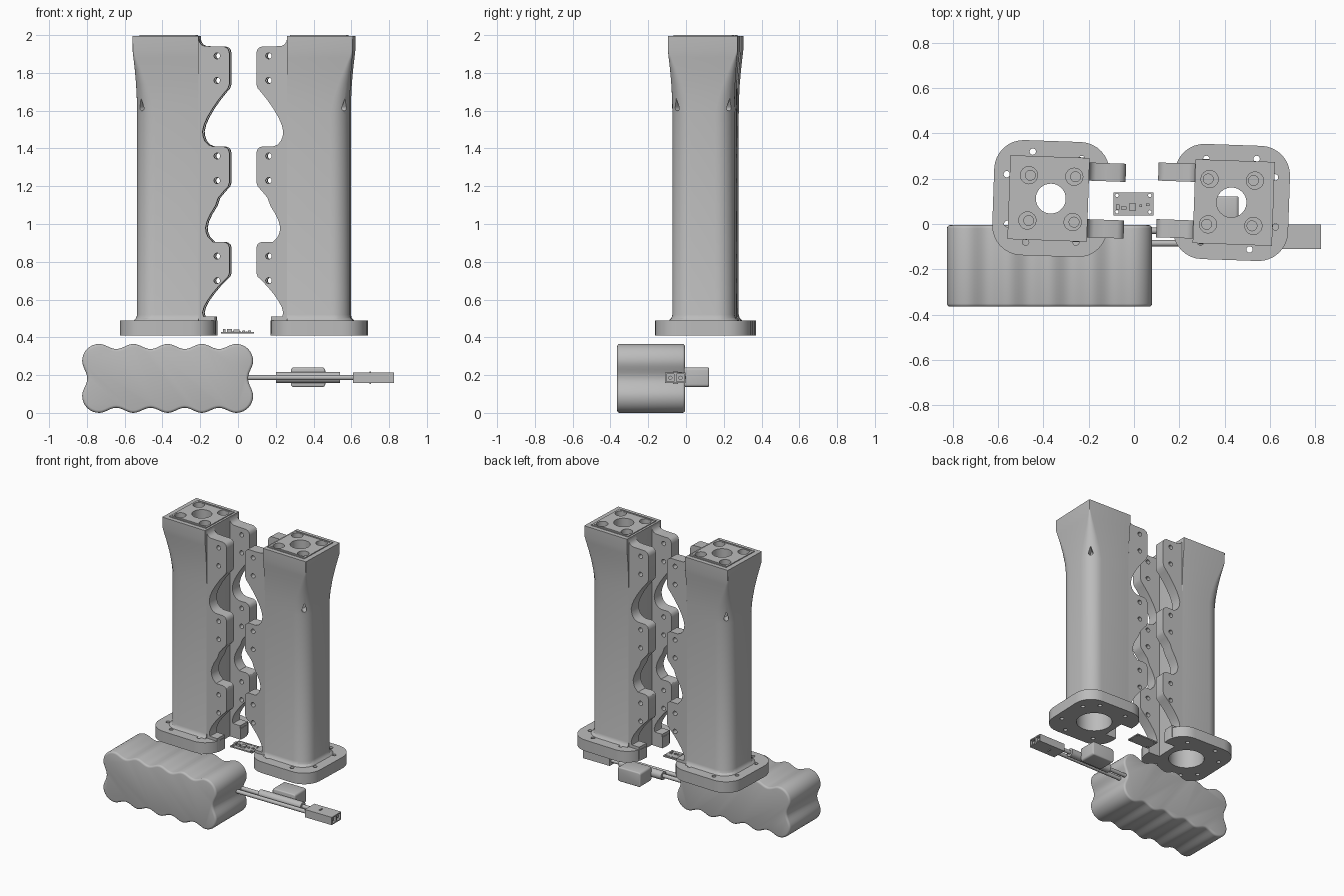
import bpy, bmesh
from math import sin, cos, pi, radians
from mathutils import Matrix, Vector

cube = bpy.data.objects.get("Cube")
if cube:
    bpy.data.objects.remove(cube)

grey = bpy.data.materials.new("plain grey")
grey.use_nodes = True
grey.diffuse_color = (0.5, 0.5, 0.5, 1)
grey.node_tree.nodes["Principled BSDF"].inputs["Base Color"].default_value = (0.5, 0.5, 0.5, 1)


def loft(name, rings):
    """Closed solid through rings with equal point counts."""
    bm = bmesh.new()
    loops = [[bm.verts.new(p) for p in ring] for ring in rings]
    n = len(loops[0])
    for a, b in zip(loops, loops[1:]):
        for i in range(n):
            j = (i + 1) % n
            bm.faces.new((a[i], a[j], b[j], b[i]))
    bm.faces.new(loops[0][::-1])
    bm.faces.new(loops[-1])
    bmesh.ops.recalc_face_normals(bm, faces=bm.faces)
    mesh = bpy.data.meshes.new(name)
    bm.to_mesh(mesh)
    bm.free()
    mesh.materials.append(grey)
    obj = bpy.data.objects.new(name, mesh)
    bpy.context.collection.objects.link(obj)
    return smooth(obj)


def smooth(obj):
    obj.data.shade_smooth()
    obj.data.set_sharp_from_angle(angle=radians(32))
    return obj


def prism(name, outline, axis, lo, hi):
    place = {"x": lambda u, v, w: (w, u, v),
             "y": lambda u, v, w: (u, w, v),
             "z": lambda u, v, w: (u, v, w)}[axis]
    return loft(name, [[place(u, v, w) for u, v in outline] for w in (lo, hi)])


def circle(u, v, r, n=32):
    return [(u + r * cos(2 * pi * i / n), v + r * sin(2 * pi * i / n)) for i in range(n)]


def rect(u0, u1, v0, v1):
    return [(u0, v0), (u1, v0), (u1, v1), (u0, v1)]


def rounded(u0, u1, v0, v1, radii, steps=8):
    """Rounded rectangle, one radius per corner, anticlockwise from top right."""
    pts = []
    corners = [(u1, v1, -1, -1), (u0, v1, 1, -1), (u0, v0, 1, 1), (u1, v0, -1, 1)]
    for k, ((u, v, su, sv), r) in enumerate(zip(corners, radii)):
        for i in range(steps + 1):
            a = pi / 2 * (k + i / steps)
            pts.append((u + su * r + r * cos(a), v + sv * r + r * sin(a)))
    return pts


def bake(obj):
    """Apply the modifiers of an object."""
    graph = bpy.context.evaluated_depsgraph_get()
    mesh = bpy.data.meshes.new_from_object(obj.evaluated_get(graph))
    obj.modifiers.clear()
    obj.data = mesh
    return smooth(obj)


def cut(obj, *cutters):
    for c in cutters:
        mod = obj.modifiers.new("cut", "BOOLEAN")
        mod.operation, mod.solver, mod.object = "DIFFERENCE", "EXACT", c
    bpy.context.view_layer.update()
    bake(obj)
    for c in cutters:
        bpy.data.objects.remove(c)


def bevel(obj, width, segments=3):
    mod = obj.modifiers.new("bevel", "BEVEL")
    mod.width, mod.segments, mod.angle_limit = width, segments, radians(50)
    bpy.context.view_layer.update()
    return bake(obj)


def hole(u, v, r, axis, lo, hi, n=16):
    return prism("cutter", circle(u, v, r, n), axis, lo, hi)


# Column: round outer corners flare into a square head
levels = [(0.48, 0.022, 0.1), (0.492, 0.015, 0.1), (0.502, 0.005, 0.1), (0.52, 0, 0.1),
          (1.58, 0, 0.1), (1.66, 0.001, 0.085), (1.74, 0.004, 0.062), (1.82, 0.01, 0.036),
          (1.88, 0.016, 0.016), (1.92, 0.02, 0.004), (1.994, 0.02, 0.002)]
column = loft("column", [
    [(x, y, z) for x, y in rounded(-0.165 - g, 0.165, -0.165 - g, 0.165 + g, (0.001, r, r, 0.001))]
    for z, g, r in levels])
teardrop = [(0.016 * cos(a), 1.615 + 0.016 * sin(a)) for a in
            [radians(150 + 20 * i) for i in range(13)]] + [(0, 1.665)]
drops = []
for angle in (135, 225):
    d = prism("cutter", teardrop, "x", 0.13, 0.3)
    d.data.transform(Matrix.Rotation(radians(angle), 4, "Z"))
    drops.append(d)
cut(column, hole(0, 0, 0.12, "z", 0.4, 1.9, 48), hole(0, 0, 0.066, "z", 1.8, 2.1, 32), *drops)

# Raised mounting plate on the head, with counterbored bolt holes
top_plate = prism("top_plate", rect(-0.15, 0.15, -0.155, 0.155), "z", 1.985, 2.0)
bolts = [(x, y) for x in (-0.1, 0.1) for y in (-0.1, 0.1)]
cut(top_plate, hole(0, 0, 0.066, "z", 1.9, 2.1, 32),
    *[hole(x, y, 0.038, "z", 1.9, 2.1, 24) for x, y in bolts])
cut(column, *[hole(x, y, 0.038, "z", 1.955, 2.1, 24) for x, y in bolts])
cut(column, *[hole(x + 0.006, y, 0.022, "z", 1.93, 2.1) for x, y in bolts])
cut(top_plate, *[prism("cutter", rect(-0.138, 0.138, s * 0.14 - 0.003, s * 0.14 + 0.003),
                       "z", 1.996, 2.1) for s in (-1, 1)])

# Base flange with bolt circle and a notch between the tabs
flange = prism("base_flange", rounded(-0.254, 0.254, -0.254, 0.254, (0.13,) * 4), "z", 0.41, 0.49)
bolt_angles = [radians(a) for a in (54, 113, 153, 212, 242, 302)]
cut(flange, hole(0, 0, 0.12, "z", 0.3, 0.6, 48),
    prism("cutter", rect(0.165, 0.4, -0.085, 0.085), "z", 0.3, 0.6),
    *[hole(0.222 * cos(a), 0.222 * sin(a), 0.014, "z", 0.3, 0.6) for a in bolt_angles])

# Scalloped joining tabs: three lobes down the open side
lobe = [(0.24, 0), (0.297, 0), (0.312, -0.006), (0.322, -0.016), (0.327, -0.035), (0.327, -0.2),
        (0.32, -0.222), (0.3, -0.245), (0.268, -0.285), (0.237, -0.33), (0.21, -0.376),
        (0.193, -0.415), (0.185, -0.45), (0.188, -0.475), (0.197, -0.5), (0.215, -0.52)]
profile = [(0.164, 1.985), (0.168, 1.965), (0.178, 1.95), (0.195, 1.942)]
for top, height, inset in ((1.94, 0.53, 0), (1.41, 0.505, 0.016), (0.905, 0.44, 0)):
    for x, dz in lobe:
        z = top + dz * height / 0.53
        if z > 0.515:
            profile.append((x + (inset if x < 0.25 and dz < -0.3 else 0), z))
profile += [(0.19, 0.51), (0.25, 0.51), (0.25, 0.42), (0.164, 0.42)]
tabs = []
for name, y0, y1 in (("front_tab", -0.165, -0.085), ("back_tab", 0.085, 0.165)):
    tab = prism(name, profile, "y", y0, y1)
    cut(tab, *[hole(0.262, z, 0.016, "y", y0 - 0.1, y1 + 0.1)
               for z in (1.89, 1.76, 1.36, 1.23, 0.83, 0.7)])
    tabs.append(tab)

# Place the right tower and a facing copy as the left tower
for obj in [column, top_plate, flange] + tabs:
    twin = bpy.data.objects.new("left_" + obj.name, obj.data)
    bpy.context.collection.objects.link(twin)
    twin.location, twin.rotation_euler.z = (0.43, 0.095, 0), radians(178)
    obj.name = "right_" + obj.name
    obj.location, obj.rotation_euler.z = (-0.367, 0.112, 0), radians(-2)

# Battery pack: wavy outline around two rows of five cells
X0, X1, Z0, Z1, R = -0.735, -0.01, 0.09, 0.275, 0.09


def wavy(start, end, cells, turn):
    """Wavy side between two corner cells, then a quarter turn."""
    a, b = Vector(start), Vector(end)
    out = Vector((cos(turn), sin(turn)))
    n = cells * 12
    side = [a.lerp(b, i / n) + out * (R - 0.027 * sin(pi * i / 12) ** 2) for i in range(n)]
    arc = [b + R * Vector((cos(turn + i * pi / 16), sin(turn + i * pi / 16))) for i in range(8)]
    return [tuple(p) for p in side + arc]


outline = (wavy((X0, Z0), (X1, Z0), 4, -pi / 2) + wavy((X1, Z0), (X1, Z1), 1, 0)
           + wavy((X1, Z1), (X0, Z1), 4, pi / 2) + wavy((X0, Z1), (X0, Z0), 1, pi))
bevel(prism("battery_pack", outline, "y", -0.365, -0.005), 0.014)

# Battery leads, inline sleeve and switch box
for i, y in enumerate((-0.03, -0.085)):
    prism("battery_lead_%d" % (i + 1), circle(y, 0.187, 0.014, 16), "x", 0.05, 0.63)
prism("inline_sleeve", circle(-0.03, 0.187, 0.03, 24), "x", 0.2, 0.54)
bevel(prism("switch_box", rounded(0.28, 0.462, 0.137, 0.24, (0.015,) * 4, 4), "y", -0.01, 0.122), 0.008)

# Twin plug at the end of the leads
for i, y in enumerate((-0.083, -0.029)):
    plug = prism("plug_%d" % (i + 1), rect(y - 0.027, y + 0.027, 0.158, 0.214), "x", 0.61, 0.825)
    cut(plug, prism("cutter", rect(y - 0.02, y + 0.02, 0.166, 0.206), "x", 0.74, 0.9))
    prism("plug_pin_%d" % (i + 1), circle(y, 0.186, 0.011, 12), "x", 0.73, 0.815)
prism("plug_latch", rect(-0.07, -0.042, 0.152, 0.22), "x", 0.697, 0.704)

# Sensor board with corner holes, chips and a pin row
board = prism("sensor_board", rect(-0.09, 0.085, 0.038, 0.14), "z", 0.42, 0.429)
cut(board, *[hole(x, y, 0.008, "z", 0.3, 0.5, 12) for x in (-0.075, 0.07) for y in (0.053, 0.126)])
for name, x, y, w, d, h in (("main_chip", -0.007, 0.075, 0.032, 0.032, 0.012),
                            ("regulator", -0.045, 0.07, 0.024, 0.014, 0.014),
                            ("capacitor", -0.072, 0.075, 0.014, 0.024, 0.016),
                            ("resistor", 0.03, 0.08, 0.012, 0.012, 0.008),
                            ("crystal", 0.06, 0.085, 0.016, 0.01, 0.008)):
    prism(name, rect(x - w / 2, x + w / 2, y - d / 2, y + d / 2), "z", 0.428, 0.429 + h)
for i in range(6):
    prism("pad_%d" % (i + 1), circle(-0.045 + 0.018 * i, 0.128, 0.006, 12), "z", 0.428, 0.432)
